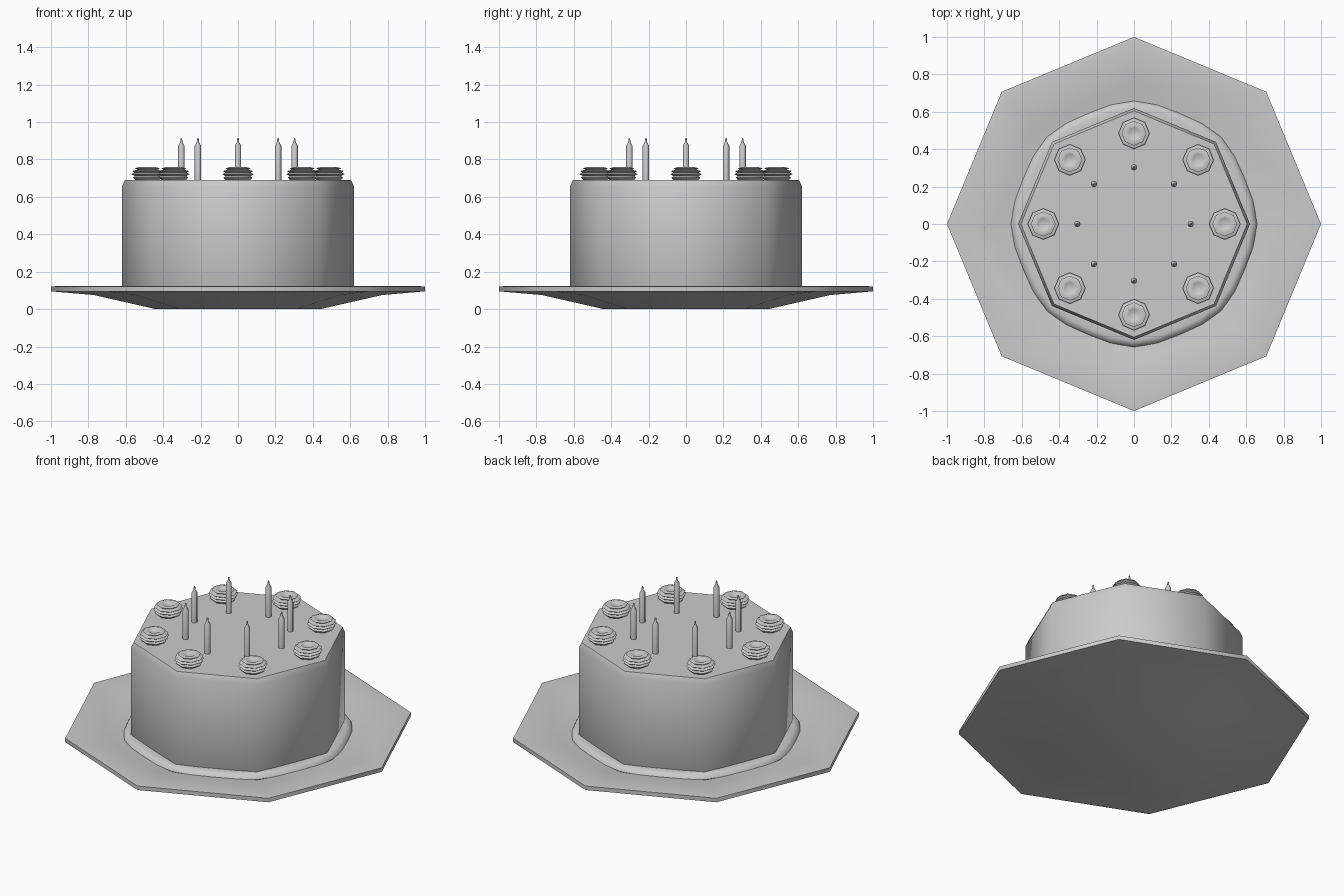
import bpy
from math import sin, cos, pi

if "Cube" in bpy.data.objects:
    bpy.data.objects.remove(bpy.data.objects["Cube"])


def lathe(name, profile, sides=8, loc=(0, 0, 0), closed=False, wave=0.0, angle=50):
    """Spin an (r, z) profile; r = 0 ends become poles, closed joins the ends."""
    verts, faces, rings = [], [], []
    for r, z in profile:
        if r == 0:
            rings.append([len(verts)] * sides)
            verts.append((0, 0, z))
        else:
            rings.append(list(range(len(verts), len(verts) + sides)))
            for i in range(sides):
                a = 2 * pi * i / sides
                k = r + wave * cos(8 * a)
                verts.append((k * cos(a), k * sin(a), z))
    pairs = list(zip(rings, rings[1:]))
    if closed:
        pairs.append((rings[-1], rings[0]))
    for lo, hi in pairs:
        for i in range(sides):
            j = (i + 1) % sides
            f = list(dict.fromkeys((lo[i], lo[j], hi[j], hi[i])))
            faces.append(f)
    mesh = bpy.data.meshes.new(name)
    mesh.from_pydata(verts, [], faces)
    mesh.update()
    ob = bpy.data.objects.new(name, mesh)
    ob.location = loc
    bpy.context.collection.objects.link(ob)
    bpy.ops.object.select_all(action='DESELECT')
    ob.select_set(True)
    bpy.context.view_layer.objects.active = ob
    bpy.ops.object.shade_smooth_by_angle(angle=angle * pi / 180)
    return ob


# Octagonal plate with a shallow dish
lathe("plate", [(0, 0), (0.44, 0), (0.77, 0.075), (1.0, 0.095), (1.0, 0.12),
                (0.97, 0.123), (0.76, 0.10), (0.5, 0.045), (0, 0.045)])

# Cake body with a chamfered top edge
lathe("cake", [(0, 0.05), (0.60, 0.05), (0.62, 0.09), (0.62, 0.655),
               (0.605, 0.69), (0, 0.69)])

# Wavy icing band around the base
band = [(0.615 + 0.035 * cos(2 * pi * i / 8), 0.082 + 0.03 * sin(2 * pi * i / 8))
        for i in range(8)]
lathe("icing_band", [(0.55, 0.06)] + [(0.615, 0.052), band[7], band[0], band[1], band[2]]
      + [(0.55, 0.105)], sides=32, closed=True, wave=0.008)

# Ring of cream swirls and ring of candles
swirl = [(0, 0.685), (0.065, 0.69), (0.077, 0.703), (0.066, 0.711), (0.085, 0.722),
         (0.068, 0.73), (0.082, 0.738), (0.055, 0.745), (0.066, 0.753),
         (0.045, 0.759), (0.03, 0.752), (0, 0.74)]
candle = [(0, 0.68), (0.017, 0.68), (0.017, 0.873), (0.006, 0.893),
          (0.004, 0.913), (0, 0.914)]
for n in range(8):
    c, s = cos(n * pi / 4), sin(n * pi / 4)
    lathe(f"cream_swirl_{n + 1}", swirl, 8, (0.485 * c, 0.485 * s, 0))
    lathe(f"candle_{n + 1}", candle, 8, (0.303 * c, 0.303 * s, 0))
